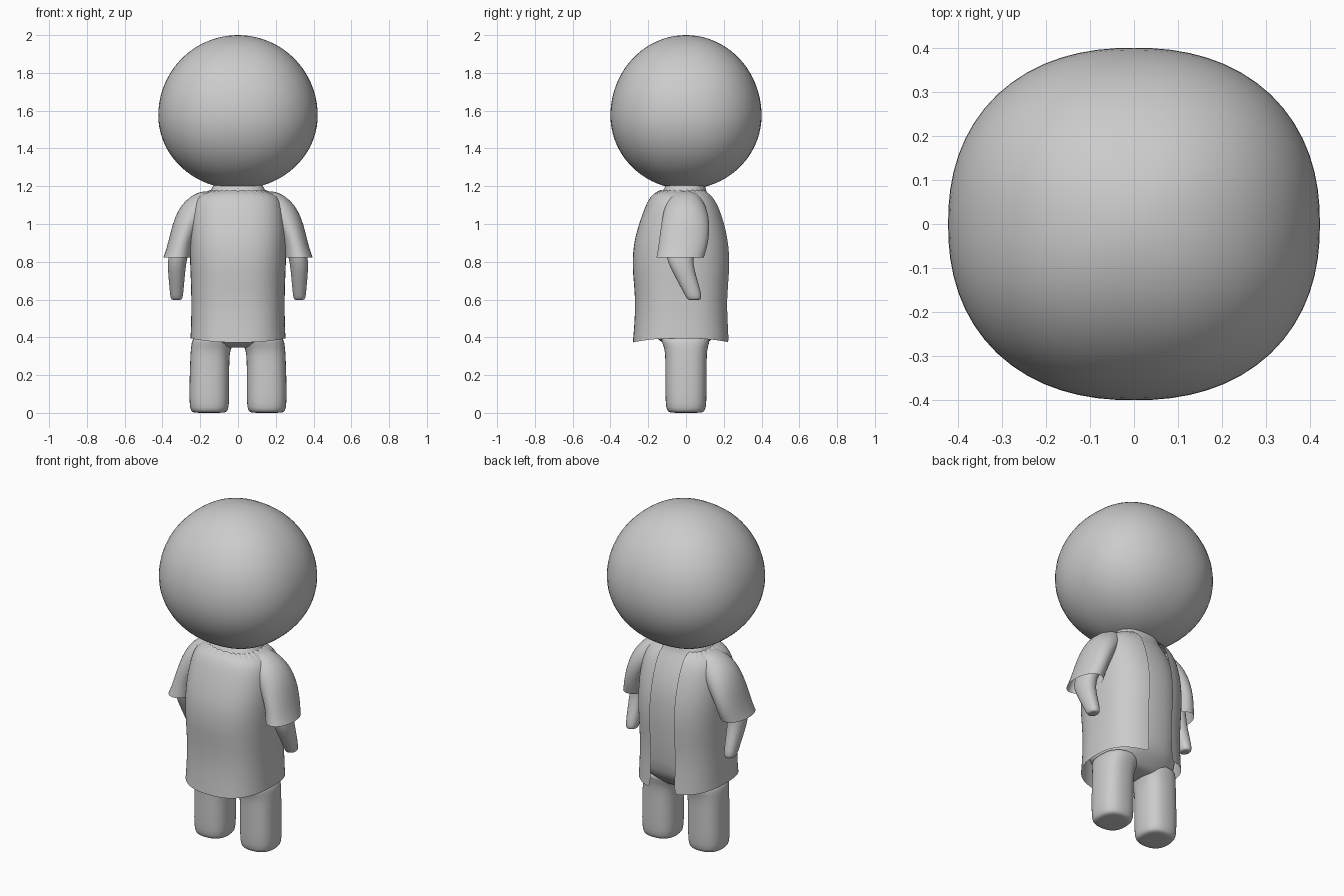
import bpy, bmesh, math


def spow(v, p):
    return math.copysign(abs(v) ** p, v)


def finish(name, bm, mirror=False, subsurf=0):
    mesh = bpy.data.meshes.new(name)
    bmesh.ops.recalc_face_normals(bm, faces=bm.faces)
    bm.to_mesh(mesh)
    bm.free()
    for p in mesh.polygons:
        p.use_smooth = True
    ob = bpy.data.objects.new(name, mesh)
    bpy.context.collection.objects.link(ob)
    if mirror:
        m = ob.modifiers.new("mirror", 'MIRROR')
        m.use_mirror_merge = False
    if subsurf:
        s = ob.modifiers.new("smooth", 'SUBSURF')
        s.levels = s.render_levels = subsurf
    return ob


def loft(name, rings, exp=2.3, segs=32, gap=0.0, caps=(True, True),
         mirror=False, offset=None):
    """Skin rings (z, centre x, radius x, y front, y back); gap leaves an open slit at +y."""
    bm = bmesh.new()
    grid = []
    for k, (z, cx, rx, yf, yb) in enumerate(rings):
        cy, ry = (yf + yb) / 2, (yb - yf) / 2
        t0 = math.asin((gap / rx) ** (exp / 2)) if gap else 0.0
        count = segs + 1 if gap else segs
        row = []
        for i in range(count):
            t = t0 + (2 * math.pi - 2 * t0) * i / segs
            dz = offset(k, i, t) if offset else 0.0
            row.append(bm.verts.new((cx + rx * spow(math.sin(t), 2 / exp),
                                     cy + ry * spow(math.cos(t), 2 / exp), z + dz)))
        grid.append(row)
    for a, b in zip(grid, grid[1:]):
        for i in range(len(a) if not gap else len(a) - 1):
            j = (i + 1) % len(a)
            bm.faces.new((a[i], a[j], b[j], b[i]))
    if caps[0]:
        bm.faces.new(grid[0])
    if caps[1]:
        bm.faces.new(grid[-1])
    return finish(name, bm, mirror, 1)


# Head: large ball, slightly squared in plan
bm = bmesh.new()
bmesh.ops.create_uvsphere(bm, u_segments=64, v_segments=40, radius=1)
for v in bm.verts:
    x, y, z = v.co
    r = math.hypot(x, y)
    n = 2.25
    k = r / (abs(x) ** n + abs(y) ** n) ** (1 / n) if r > 1e-5 else 1
    v.co = (0.422 * x * k, 0.4 * y * k, 1.575 + z * (0.425 if z > 0 else 0.39))
finish("head", bm)

# Torso and neck inside the gown
loft("torso", [
    (0.345, 0, 0.12, -0.06, 0.06), (0.35, 0, 0.19, -0.095, 0.095),
    (0.385, 0, 0.23, -0.14, 0.13), (0.43, 0, 0.235, -0.21, 0.18),
    (0.50, 0, 0.232, -0.245, 0.20), (0.75, 0, 0.232, -0.262, 0.215),
    (0.90, 0, 0.232, -0.255, 0.21), (1.00, 0, 0.225, -0.225, 0.19),
    (1.10, 0, 0.20, -0.185, 0.15), (1.155, 0, 0.165, -0.145, 0.115),
    (1.18, 0, 0.14, -0.115, 0.105), (1.24, 0, 0.12, -0.10, 0.10)], exp=2.4)


# Gown: open sheet with a slit down the back, wavy hem and ragged neckline
def gown_edge(k, i, t):
    if k == 0:
        return -0.011 * math.cos(2 * t)
    if k == 10:
        return 0.009 if i % 2 else -0.009
    return 0.0


loft("gown", [
    (0.384, 0, 0.252, -0.282, 0.232), (0.45, 0, 0.249, -0.275, 0.228),
    (0.60, 0, 0.246, -0.266, 0.220), (0.75, 0, 0.252, -0.284, 0.236),
    (0.85, 0, 0.256, -0.282, 0.234), (0.93, 0, 0.256, -0.270, 0.224),
    (1.01, 0, 0.252, -0.246, 0.205), (1.09, 0, 0.24, -0.217, 0.178),
    (1.135, 0, 0.222, -0.195, 0.152), (1.162, 0, 0.19, -0.172, 0.13),
    (1.178, 0, 0.145, -0.135, 0.11)],
    exp=2.5, segs=48, gap=0.08, caps=(False, False), offset=gown_edge)

# Short flared sleeves
loft("sleeve", [
    (0.822, 0.322, 0.074, -0.158, 0.095), (0.86, 0.312, 0.070, -0.150, 0.108),
    (0.92, 0.298, 0.068, -0.142, 0.122), (1.00, 0.267, 0.080, -0.132, 0.127),
    (1.07, 0.230, 0.090, -0.120, 0.115), (1.12, 0.198, 0.085, -0.100, 0.092),
    (1.155, 0.170, 0.068, -0.072, 0.066), (1.175, 0.145, 0.045, -0.04, 0.04)],
    exp=2.1, segs=24, caps=(False, True), mirror=True)

# Arms tapering down and backwards
loft("arm", [
    (0.598, 0.325, 0.018, 0.022, 0.066), (0.60, 0.325, 0.028, 0.008, 0.078),
    (0.615, 0.325, 0.034, -0.002, 0.085), (0.68, 0.325, 0.040, -0.036, 0.068),
    (0.76, 0.325, 0.047, -0.080, 0.044), (0.83, 0.320, 0.052, -0.110, 0.034),
    (0.93, 0.290, 0.052, -0.105, 0.06), (1.05, 0.22, 0.055, -0.08, 0.07)],
    exp=2.2, segs=20, mirror=True)

# Stubby legs with rounded feet
loft("leg", [
    (0.0, 0.152, 0.06, -0.06, 0.06), (0.002, 0.152, 0.085, -0.088, 0.088),
    (0.012, 0.152, 0.099, -0.102, 0.102), (0.045, 0.152, 0.106, -0.109, 0.109),
    (0.15, 0.152, 0.106, -0.110, 0.110), (0.28, 0.150, 0.104, -0.110, 0.110),
    (0.33, 0.146, 0.105, -0.112, 0.112), (0.37, 0.135, 0.112, -0.125, 0.122),
    (0.42, 0.120, 0.115, -0.15, 0.14)], exp=2.5, segs=24, mirror=True)
